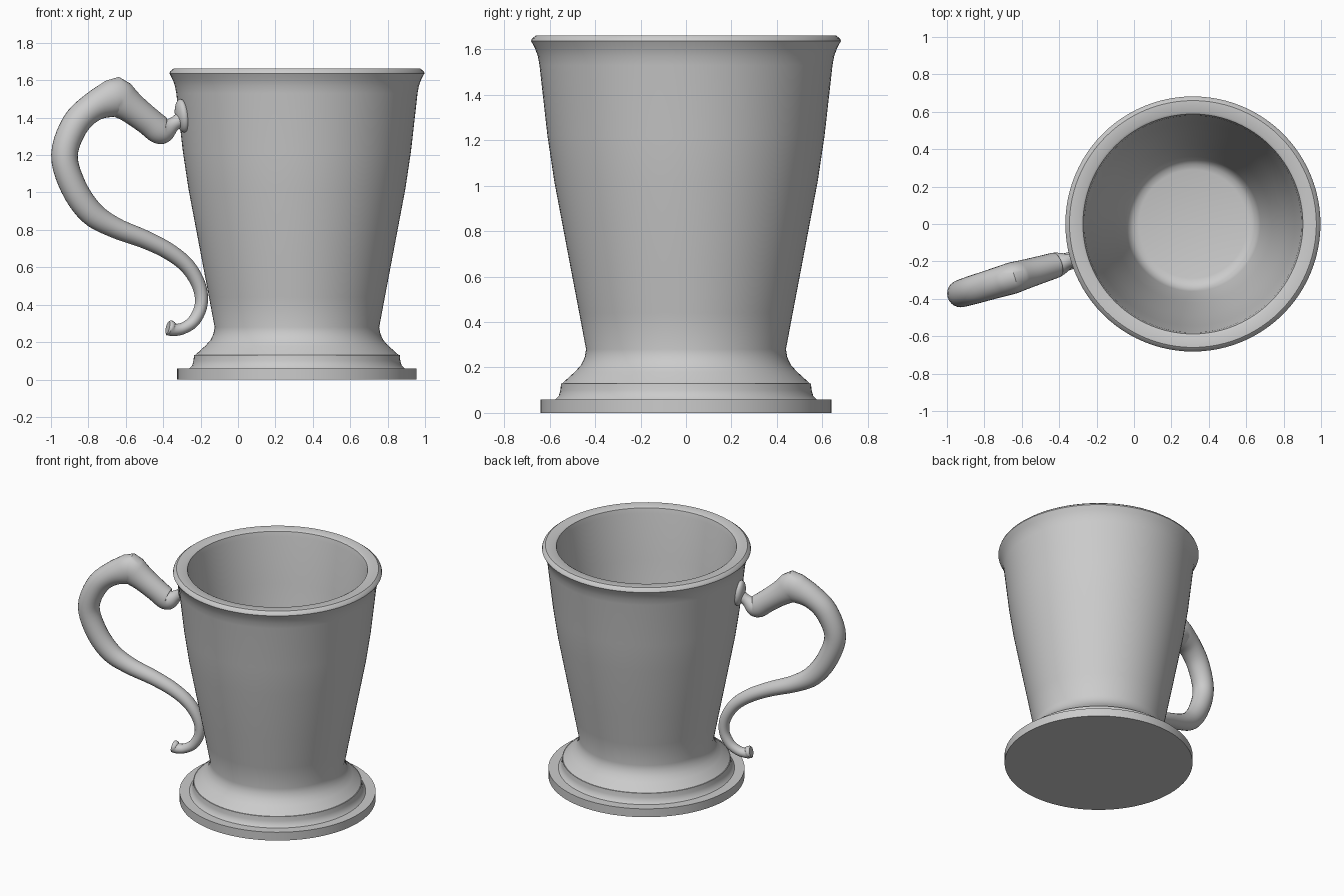
import bpy, bmesh, math
from mathutils import Vector

if "Cube" in bpy.data.objects:
    bpy.data.objects.remove(bpy.data.objects["Cube"])

CX = 0.315                                   # cup axis
OUT = Vector((-0.958, -0.287, 0))            # direction the handle points
SIDE = Vector((0.287, -0.958, 0))


def finish(name, rings, angle, closed_ends=True):
    """Skin a list of vertex rings into a smooth object."""
    bm = bmesh.new()
    vs = [[bm.verts.new(p) for p in ring] for ring in rings]
    n = len(vs[0])
    for a, b in zip(vs, vs[1:]):
        for i in range(n):
            j = (i + 1) % n
            bm.faces.new((a[i], a[j], b[j], b[i]))
    if closed_ends:
        bm.faces.new(vs[0])
        bm.faces.new(vs[-1])
    bmesh.ops.recalc_face_normals(bm, faces=bm.faces)
    me = bpy.data.meshes.new(name)
    bm.to_mesh(me)
    bm.free()
    ob = bpy.data.objects.new(name, me)
    bpy.context.collection.objects.link(ob)
    bpy.ops.object.select_all(action='DESELECT')
    ob.select_set(True)
    bpy.context.view_layer.objects.active = ob
    bpy.ops.object.shade_smooth_by_angle(angle=math.radians(angle))
    return ob


def spline(pts, steps):
    """Catmull-Rom through tuples of any length."""
    p = [Vector(q) for q in pts]
    p = [2 * p[0] - p[1]] + p + [2 * p[-1] - p[-2]]
    out = []
    for i in range(1, len(p) - 2):
        a, b, c, d = p[i - 1:i + 3]
        for k in range(steps):
            t = k / steps
            out.append(0.5 * (2 * b + (c - a) * t + (2 * a - 5 * b + 4 * c - d) * t * t
                              + (3 * b - a - 3 * c + d) * t ** 3))
    return out + [p[-2]]


# Cup: stepped foot, tapered wall, flared rim, hollow inside
profile = [(0.64, 0), (0.64, 0.06), (0.575, 0.06), (0.56, 0.075), (0.553, 0.10), (0.55, 0.13),
           (0.545, 0.13), (0.49, 0.18), (0.462, 0.21), (0.446, 0.245), (0.44, 0.28),
           (0.47, 0.44), (0.51, 0.65), (0.58, 1.02), (0.61, 1.22), (0.645, 1.53),
           (0.652, 1.57), (0.665, 1.605), (0.682, 1.637), (0.678, 1.648), (0.66, 1.662),
           (0.60, 1.662), (0.588, 1.655), (0.58, 1.62), (0.545, 1.30), (0.49, 0.95),
           (0.42, 0.58), (0.36, 0.27), (0.345, 0.23), (0.32, 0.208), (0.29, 0.20)]
N = 96
finish("cup_body", [[(CX + r * math.cos(2 * math.pi * i / N), r * math.sin(2 * math.pi * i / N), z)
                     for i in range(N)] for r, z in profile], 35)

# Handle: (front-view x, z, in-plane radius, sideways radius)
peak = (-0.65, 1.512, 0.107, 0.085)
arm = [(-0.30, 1.395, 0.04, 0.04), (-0.345, 1.365, 0.038, 0.038), (-0.39, 1.333, 0.062, 0.06),
       (-0.42, 1.335, 0.076, 0.068), (-0.48, 1.382, 0.076, 0.072), (-0.57, 1.452, 0.084, 0.078), peak]
scroll = [peak, (-0.77, 1.46, 0.079, 0.08), (-0.87, 1.365, 0.074, 0.077), (-0.928, 1.20, 0.071, 0.073),
          (-0.88, 1.03, 0.07, 0.07), (-0.785, 0.892, 0.067, 0.065), (-0.66, 0.813, 0.056, 0.058),
          (-0.50, 0.75, 0.049, 0.052), (-0.37, 0.685, 0.045, 0.048), (-0.27, 0.605, 0.041, 0.045),
          (-0.208, 0.50, 0.037, 0.041), (-0.197, 0.40, 0.034, 0.038), (-0.235, 0.315, 0.033, 0.036),
          (-0.295, 0.273, 0.031, 0.035), (-0.345, 0.266, 0.034, 0.037), (-0.365, 0.275, 0.042, 0.042),
          (-0.376, 0.278, 0.034, 0.034)]
path = spline(arm, 5)[:-1] + spline(scroll, 5)


def place(x, z):
    return Vector((CX, 0, z)) + OUT * ((CX - x) / 0.958)


centres = [place(q[0], q[1]) for q in path]
rings = []
M = 24
for i, q in enumerate(path):
    a, c, b = centres[max(i - 1, 0)], centres[i], centres[min(i + 1, len(path) - 1)]
    t = ((b - c).normalized() + (c - a).normalized()).normalized()
    nrm = SIDE.cross(t)
    rings.append([c + nrm * q[2] * math.cos(2 * math.pi * k / M) + SIDE * q[3] * math.sin(2 * math.pi * k / M)
                  for k in range(M)])
finish("handle", rings, 40)

# Rounded pad joining the handle to the cup
bpy.ops.mesh.primitive_uv_sphere_add(segments=32, ring_count=16, radius=1, location=place(-0.298, 1.41))
pad = bpy.context.object
pad.name = "handle_pad"
pad.scale = (0.036, 0.065, 0.09)
pad.rotation_euler = (0, math.radians(-8), math.atan2(0.287, 0.958))
bpy.ops.object.shade_smooth()
